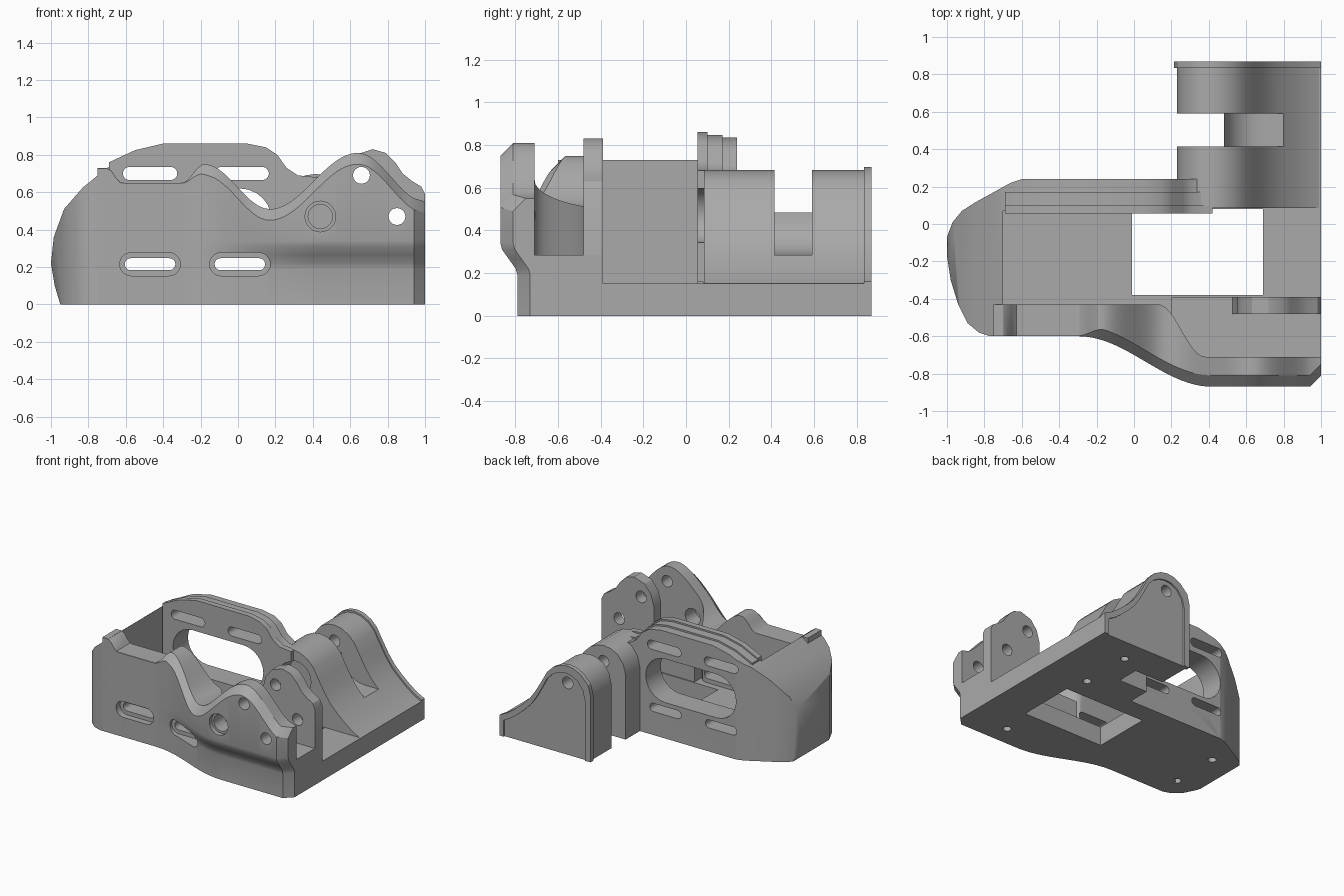
import bpy
import bmesh
from math import cos, sin, pi

cube = bpy.data.objects.get("Cube")
if cube:
    bpy.data.objects.remove(cube, do_unlink=True)

grey = bpy.data.materials.new("machined grey")
grey.use_nodes = True
grey.diffuse_color = (0.4, 0.4, 0.4, 1)
grey.node_tree.nodes["Principled BSDF"].inputs["Base Color"].default_value = (0.4, 0.4, 0.4, 1)


def loft(name, sections):
    """Skin equal-length closed sections and cap both ends."""
    bm = bmesh.new()
    rings = [[bm.verts.new(p) for p in s] for s in sections]
    n = len(rings[0])
    for a, b in zip(rings, rings[1:]):
        for i in range(n):
            j = (i + 1) % n
            bm.faces.new((a[i], a[j], b[j], b[i]))
    bm.faces.new(rings[0])
    bm.faces.new(rings[-1][::-1])
    bmesh.ops.recalc_face_normals(bm, faces=bm.faces)
    mesh = bpy.data.meshes.new(name)
    bm.to_mesh(mesh)
    bm.free()
    mesh.materials.append(grey)
    obj = bpy.data.objects.new(name, mesh)
    bpy.context.collection.objects.link(obj)
    return obj


def along_y(name, pts, lo, hi):
    return loft(name, [[(x, y, z) for x, z in pts] for y in (lo, hi)])


def along_z(name, pts, lo, hi):
    return loft(name, [[(x, y, z) for x, y in pts] for z in (lo, hi)])


def rect(x0, x1, y0, y1):
    return [(x0, y0), (x1, y0), (x1, y1), (x0, y1)]


def stadium(cx, cz, half, r, n=12):
    """Outline of a slot; half equal to r gives a circle."""
    out = []
    for side, start in ((1, -pi / 2), (-1, pi / 2)):
        for i in range(n + 1 if half > r else n):
            a = start + pi * i / n
            out.append((cx + side * (half - r) + r * cos(a), cz + r * sin(a)))
    return out


def boolean(obj, tools, operation="DIFFERENCE"):
    bpy.context.view_layer.objects.active = obj
    for tool in tools:
        mod = obj.modifiers.new("cut", "BOOLEAN")
        mod.operation = operation
        mod.solver = "EXACT"
        mod.object = tool
        bpy.ops.object.modifier_apply(modifier=mod.name)


def ease(keys, x):
    """Cosine interpolation between key points."""
    if x <= keys[0][0]:
        return keys[0][1]
    for (x0, v0), (x1, v1) in zip(keys, keys[1:]):
        if x <= x1:
            return v0 + (v1 - v0) * (1 - cos(pi * (x - x0) / (x1 - x0))) / 2
    return keys[-1][1]


# Front wall: sweeping sections with a chamfered top and a flare above the base
top = [(-.7, .73), (-.62, .65), (-.3, .65), (-.18, .75), (.17, .51), (.64, .81), (1, .55)]
outer = [(-.3, -.6), (.42, -.87), (.94, -.87), (1, -.81)]
lower = [(-.3, -.6), (.42, -.79), (.94, -.79), (1, -.73)]
inner = [(.13, -.43), (.38, -.71)]
chamfer = [(-.3, .002), (-.15, .06)]
xs = [-.75 + 1.69 * i / 70 for i in range(71)] + [1]


def wall_section(x):
    t, o, low = ease(top, x), ease(outer, x), ease(lower, x)
    i, c = ease(inner, x), ease(chamfer, x)
    mid = (o + low) / 2
    yz = [(i, 0), (i, t), (o + c, t), (o, t - c), (o, .34), (o * .9 + low * .1, .31),
          (mid, .265), (o * .1 + low * .9, .22), (low, .19), (low, 0)]
    return [(x, y, z) for y, z in yz]


front_wall = loft("front_wall", [wall_section(x) for x in xs])

# Base plate following the foot of the front wall
edge = [(x, ease(lower, x) + .005) for x in xs if x > -.7]
base = along_z("base_plate", edge + [(1, .84), (.23, .84), (.23, .24), (-.6, .24), (-.7, .18)], 0, .15)
pocket_floor = along_z("pocket_floor", rect(.2, 1, -.72, -.39), 0, .285)

# Rounded end shell with the back wall: side dome limited by the plan outline
dome = [(-.95, 0), (-.98, .1), (-1, .22), (-.985, .36), (-.93, .51), (-.83, .65), (-.7, .755),
        (-.55, .825), (-.4, .86), (.05, .86), (.15, .84), (.21, .8), (.26, .73), (.32, .69),
        (.42, .68), (.42, 0)]
plan = [(.42, -.6), (-.77, -.6), (-.83, -.58), (-.89, -.53), (-.94, -.43), (-.98, -.3), (-1, -.17),
        (-1, -.07), (-.97, .01), (-.92, .07), (-.85, .115), (-.75, .17), (-.66, .22), (-.6, .24), (.42, .24)]


def lowered(d):
    return [(x, z - d if z > .6 else z) for x, z in dome]


shell = along_y("end_shell_and_back_wall", lowered(.025), -1, 1)
plan_tool = along_z("plan_tool", plan, -.1, 1.2)
interior = along_z("interior_tool", rect(-.7, 1.1, -.7, .07), .15, 1.2)
boolean(shell, [plan_tool], "INTERSECT")
boolean(shell, [interior])
wall_rim = along_y("back_wall_rim", dome, .055, .1)
wall_step = along_y("back_wall_step", lowered(.012), .1, .17)
trim = along_z("trim_tool", rect(-2, -.69, -1, 1), -.1, 1.2)
for part in (wall_rim, wall_step):
    boolean(part, [trim])

# Rear hinge block with a raised lip on its end
hump = [(.23, 0), (.23, .5), (.25, .58), (.3, .645), (.36, .675), (.42, .683), (.48, .672),
        (.54, .64), (.59, .59), (.64, .5), (.69, .415), (.74, .345), (.8, .285), (.87, .225),
        (.94, .175), (1, .145), (1, 0)]
hinge = along_y("hinge_block", hump, .085, .845)
lip = along_y("hinge_lip", [(x if x > .25 else x - .015, z + .015 if z else 0) for x, z in hump], .835, .87)
lip_inset = along_y("lip_tool", [(.6 + (x - .6) * .91, z * .95 - .01) for x, z in hump], .858, .9)
arc = [(.68 - .2 * sin(a), .485 - .2 * cos(a)) for a in [pi / 2 * (1 - i / 8) for i in range(9)]]
hinge_slot = along_y("hinge_slot_tool", [(.1, -.1), (.48, -.1)] + arc + [(1.2, .285), (1.2, 1), (.1, 1)], .415, .59)
pin_hole = along_y("pin_tool", stadium(.42, .56, .045, .045), .25, 1)
recess = along_y("recess_tool", stadium(.44, .47, .13, .13), 0, .2)

# Inner ear plate
ear = along_y("inner_ear_plate", [(.5, .1), (.53, .3), (.55, .4), (.55, .64), (.575, .73), (.63, .8), (.72, .83),
              (.79, .81), (.84, .76), (.88, .7), (.93, .66), (.98, .63), (1, .59), (1, .1)], -.48, -.39)

# Holes and slots
floor_hole = along_z("floor_hole_tool", rect(-.01, .69, -.38, .08), -.1, .16)
ear_holes = [along_y("ear_tool", stadium(x, z, .045, .045), -1, -.3) for x, z in ((.66, .69), (.85, .47))]
big_hole = [along_y("boss_tool", stadium(.44, .47, .065, .065), -1, -.6),
            along_y("boss_tool", stadium(.44, .47, .082, .082), -1, -.835)]
low_slots = [along_y("slot_tool", stadium(x, .215, .135, .032), -1, 1) for x in (-.47, .01)]
counter_slots = [along_y("slot_tool", stadium(x, .215, .162, .062), -1, y) for x, y in ((-.47, -.55), (.01, -.6))]
high_slots = [along_y("slot_tool", stadium(x, .7, .145, .035), 0, 1) for x in (-.47, .02)]
window = along_y("window_tool", stadium(-.21, .45, .39, .17), 0, 1)
bolts = [along_z("bolt_tool", stadium(x, y, .03, .03), -.1, .1)
         for x, y in ((.65, .67), (.65, .255), (.65, -.63), (-.75, -.42), (-.75, -.03))]

boolean(front_wall, low_slots + counter_slots + ear_holes + big_hole)
boolean(ear, ear_holes)
boolean(base, [floor_hole, hinge_slot] + bolts)
boolean(pocket_floor, [bolts[2]])
boolean(hinge, [hinge_slot, pin_hole, recess] + bolts[:2])
boolean(lip, [lip_inset, pin_hole])
for part in (shell, wall_rim, wall_step):
    boolean(part, [floor_hole, window, recess] + low_slots + high_slots)
boolean(shell, bolts[3:])

# Remove the cutters and shade the finished parts
for obj in list(bpy.context.scene.objects):
    if "_tool" in obj.name:
        bpy.data.objects.remove(obj, do_unlink=True)
parts = (front_wall, base, pocket_floor, shell, wall_rim, wall_step, hinge, lip, ear)
bpy.ops.object.select_all(action="DESELECT")
for obj in parts:
    obj.select_set(True)
bpy.context.view_layer.objects.active = front_wall
bpy.ops.object.shade_smooth_by_angle(angle=pi / 6)
